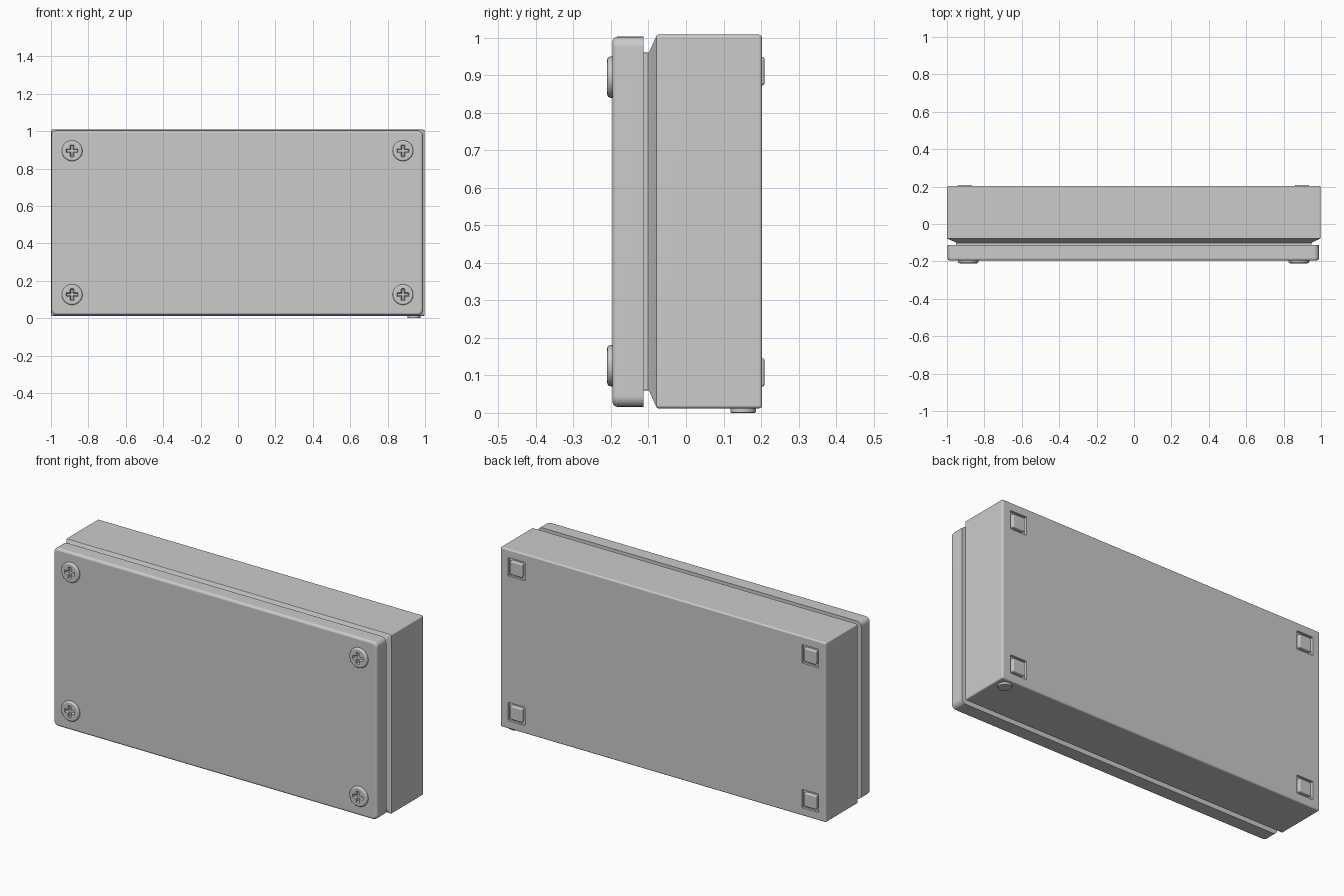
import bpy, bmesh
from math import sin, cos, pi
from mathutils import Matrix

if "Cube" in bpy.data.objects:
    bpy.data.objects.remove(bpy.data.objects["Cube"])


def outline(hw, hh, r, seg):
    """Rounded rectangle in x, z as a list of points."""
    pts = []
    for k, (sx, sz) in enumerate(((1, 1), (-1, 1), (-1, -1), (1, -1))):
        for i in range(seg + 1):
            a = (k + i / seg) * pi / 2
            pts.append((sx * (hw - r) + r * cos(a), sz * (hh - r) + r * sin(a)))
    return pts


def loft(name, centre, hw, hh, r, rings, seg=5):
    """Skin rounded rectangles along y; each ring is (y, inset)."""
    bm = bmesh.new()
    loops = []
    for y, inset in rings:
        pts = outline(hw - inset, hh - inset, max(r - inset, 0.002), seg)
        loops.append([bm.verts.new((centre[0] + x, y, centre[1] + z)) for x, z in pts])
    n = len(loops[0])
    for a, b in zip(loops, loops[1:]):
        for i in range(n):
            bm.faces.new((a[i], a[(i + 1) % n], b[(i + 1) % n], b[i]))
    bm.faces.new(loops[0])
    bm.faces.new(loops[-1])
    bmesh.ops.recalc_face_normals(bm, faces=bm.faces)
    mesh = bpy.data.meshes.new(name)
    bm.to_mesh(mesh)
    bm.free()
    obj = bpy.data.objects.new(name, mesh)
    bpy.context.collection.objects.link(obj)
    return obj


def fillet(y_edge, size, direction, steps=4):
    """Rings for a rounded edge ending at y_edge, ordered side to face."""
    return [(y_edge - direction * size * (1 - sin(t)), size * (1 - cos(t)))
            for t in (i / steps * pi / 2 for i in range(steps + 1))]


def select(obj):
    bpy.ops.object.select_all(action='DESELECT')
    obj.select_set(True)
    bpy.context.view_layer.objects.active = obj


def cut(obj, cutter):
    select(obj)
    mod = obj.modifiers.new("cut", 'BOOLEAN')
    mod.operation, mod.object, mod.solver = 'DIFFERENCE', cutter, 'EXACT'
    bpy.ops.object.modifier_apply(modifier=mod.name)
    bpy.data.objects.remove(cutter)


def smooth(obj):
    select(obj)
    bpy.ops.object.shade_smooth_by_angle(angle=0.6)
    obj.modifiers.new("normals", 'WEIGHTED_NORMAL').keep_sharp = True


# Box body: narrow neck, flared shoulder, straight walls, rounded back edge
neck = [(-0.114, 0.048), (-0.101, 0.048), (-0.097, 0.044), (-0.081, 0.008), (-0.078, 0.002), (-0.074, 0.0)]
body = loft("box_body", (-0.001, 0.51), 0.999, 0.498, 0.008, neck + fillet(0.203, 0.009, 1))

# Front lid with rounded corners and rounded front edge
lid = loft("front_lid", (-0.004, 0.5095), 0.993, 0.4935, 0.028,
           [(-0.113, 0.0)] + fillet(-0.196, 0.014, -1))
smooth(lid)

# Square pads sitting in recesses on the back
for x in (-0.905, 0.898):
    for z in (0.108, 0.911):
        cut(body, loft("recess_cutter", (x, z), 0.051, 0.051, 0.004, [(0.19, 0.0), (0.23, 0.0)], 2))
        smooth(loft("back_pad", (x, z), 0.038, 0.038, 0.008,
                    [(0.188, 0.0)] + fillet(0.209, 0.006, 1)))
smooth(body)

# Cross-slot screws at the lid corners
for x in (-0.887, 0.882):
    for z in (0.126, 0.895):
        screw = loft("lid_screw", (x, z), 0.055, 0.055, 0.055,
                     [(-0.19, 0.0)] + fillet(-0.21, 0.009, -1), 10)
        for hw, hh in ((0.032, 0.010), (0.010, 0.032)):
            cut(screw, loft("slot_cutter", (x, z), hw, hh, 0.002,
                            [(-0.22, 0.0), (-0.21, 0.0), (-0.1975, 0.004)], 1))
        smooth(screw)

# Small round plug underneath, near the right back corner
plug = loft("bottom_plug", (0, 0), 0.034, 0.034, 0.034,
            [(-0.02, 0.0)] + fillet(0.0, 0.003, 1), 8)
plug.data.transform(Matrix.Translation((0.941, 0.152, 0)) @ Matrix.Rotation(-pi / 2, 4, 'X'))
smooth(plug)
